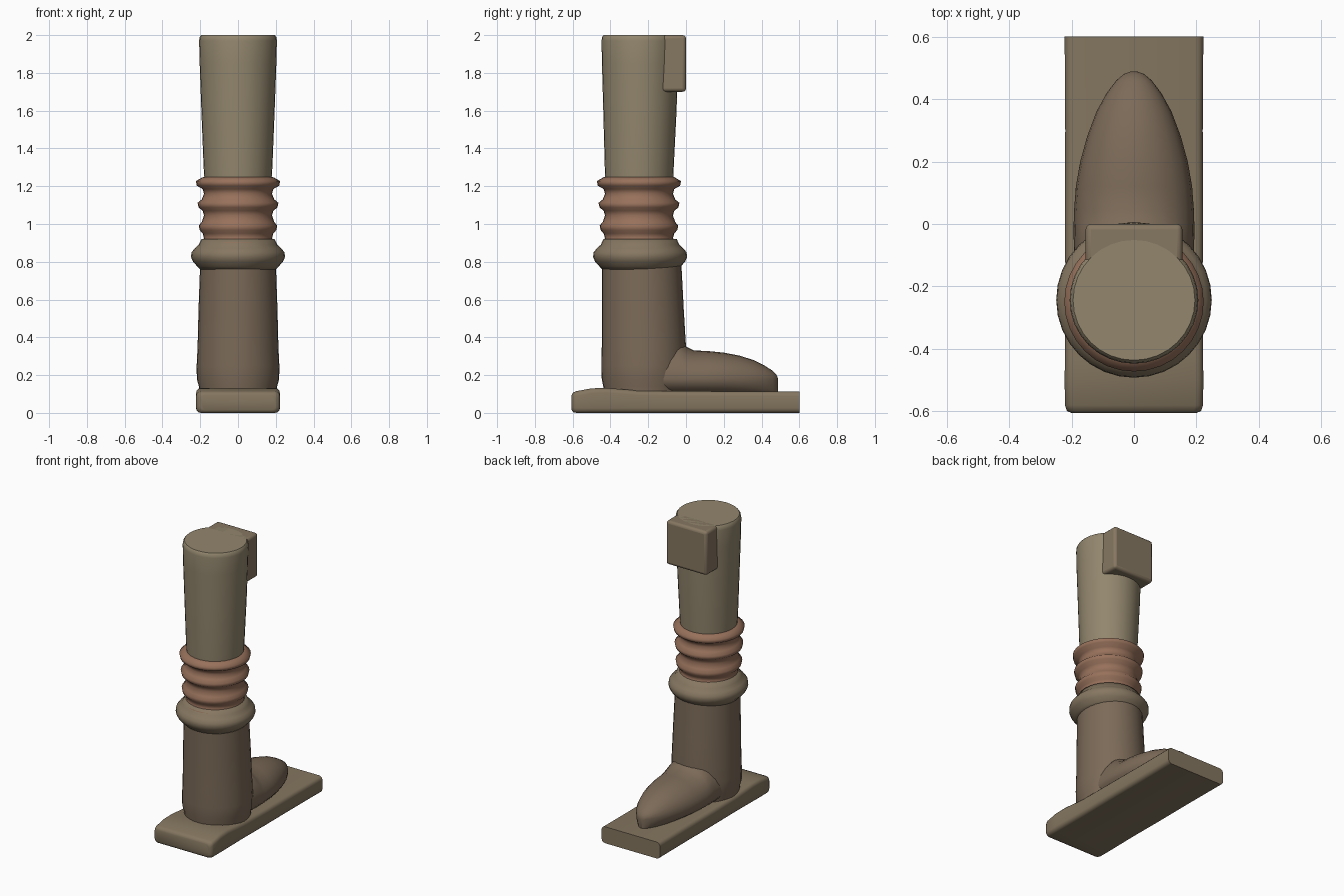
import bpy, bmesh
from math import sin, cos, pi, radians, copysign

if "Cube" in bpy.data.objects:
    bpy.data.objects.remove(bpy.data.objects["Cube"])


def material(name, rgb):
    m = bpy.data.materials.new(name)
    m.diffuse_color = (*rgb, 1)
    m.use_nodes = True
    m.node_tree.nodes["Principled BSDF"].inputs["Base Color"].default_value = m.diffuse_color
    return m


TROUSER = material("trouser_cloth", (0.29, 0.24, 0.155))
SOCK = material("sock_wool", (0.31, 0.165, 0.105))
LEATHER = material("boot_leather", (0.20, 0.145, 0.098))
CUFF = material("cuff_cloth", (0.24, 0.185, 0.12))
PLANK = material("plank_wood", (0.23, 0.18, 0.115))


def loft(name, rings, mat, angle=40):
    """Skin a list of equal-length point rings and cap both ends."""
    bm = bmesh.new()
    rows = [[bm.verts.new(p) for p in ring] for ring in rings]
    n = len(rows[0])
    for a, b in zip(rows, rows[1:]):
        for i in range(n):
            j = (i + 1) % n
            bm.faces.new((a[i], a[j], b[j], b[i]))
    bm.faces.new(rows[0])
    bm.faces.new(rows[-1])
    bmesh.ops.recalc_face_normals(bm, faces=bm.faces)
    me = bpy.data.meshes.new(name)
    bm.to_mesh(me)
    bm.free()
    me.materials.append(mat)
    ob = bpy.data.objects.new(name, me)
    bpy.context.collection.objects.link(ob)
    smooth(ob, angle)
    return ob


def smooth(ob, angle):
    bpy.ops.object.select_all(action='DESELECT')
    ob.select_set(True)
    bpy.context.view_layer.objects.active = ob
    bpy.ops.object.shade_smooth_by_angle(angle=radians(angle))


def tube(name, profile, mat, angle=40, n=32):
    """Upright oval tube; profile rows are (z, x radius, front y, back y)."""
    rings = []
    for z, rx, y0, y1 in profile:
        c, ry = (y0 + y1) / 2, (y1 - y0) / 2
        rings.append([(rx * cos(2 * pi * i / n), c + ry * sin(2 * pi * i / n), z)
                      for i in range(n)])
    return loft(name, rings, mat, angle)


# Trouser leg
tube("trouser_leg", [(1.20, 0.175, -0.425, -0.07), (1.30, 0.182, -0.43, -0.065),
                     (1.60, 0.194, -0.438, -0.05), (1.85, 0.203, -0.445, -0.042),
                     (1.97, 0.206, -0.447, -0.04), (1.99, 0.203, -0.444, -0.043),
                     (2.00, 0.195, -0.436, -0.051)], TROUSER)

# Mounting block behind the knee
bpy.ops.mesh.primitive_cube_add(size=1, location=(0, -0.07, 1.85))
block = bpy.context.object
block.name = "knee_block"
block.scale = (0.31, 0.14, 0.30)
bpy.ops.object.transform_apply(location=False, rotation=False, scale=True)
block.data.materials.append(CUFF)
bev = block.modifiers.new("bevel", 'BEVEL')
bev.width, bev.segments = 0.018, 3
smooth(block, 40)

# Gathered sock: three bulging folds
folds = []
for z, r in ((0.98, 0.208), (1.10, 0.214), (1.215, 0.223)):
    for dz, f in ((-0.055, 0.180), (-0.03, 0.187), (-0.012, r - 0.005),
                  (0.012, r), (0.03, 0.192)):
        folds.append((z + dz, f, -0.249 - f, -0.249 + f))
sock = [(0.86, 0.20, -0.45, -0.04), (0.90, 0.198, -0.447, -0.045)] + folds
sock.append((1.25, 0.180, -0.43, -0.067))
tube("gathered_sock", sock, SOCK, 75)

# Rolled boot cuff
tube("boot_cuff", [(z, r, -0.243 - r, -0.243 + r) for z, r in (
    (0.76, 0.200), (0.775, 0.215), (0.80, 0.238), (0.825, 0.249),
    (0.85, 0.246), (0.87, 0.230), (0.89, 0.208), (0.92, 0.194))], CUFF, 75)

# Boot shaft
tube("boot_shaft", [(0.10, 0.205, -0.435, -0.01), (0.14, 0.207, -0.438, -0.005),
                    (0.18, 0.218, -0.446, 0.0), (0.25, 0.219, -0.447, 0.002),
                    (0.35, 0.214, -0.446, 0.0), (0.55, 0.209, -0.445, -0.012),
                    (0.80, 0.200, -0.445, -0.025)], LEATHER)

# Boot toe: arched sections tapering towards the tip
toe = []
for y, w, top in ((-0.20, 0.190, 0.35), (-0.04, 0.193, 0.385), (0.0, 0.193, 0.352),
                  (0.04, 0.192, 0.331), (0.12, 0.186, 0.327), (0.20, 0.172, 0.319),
                  (0.28, 0.150, 0.304), (0.36, 0.120, 0.279), (0.42, 0.087, 0.248),
                  (0.46, 0.056, 0.222), (0.48, 0.032, 0.200), (0.488, 0.010, 0.180)):
    mid = min(0.18, top - 0.015)
    ring = []
    for i in range(24):
        a = 2 * pi * i / 24
        s = sin(a)
        ring.append((w * cos(a), y, mid + s * ((top - mid) if s > 0 else mid - 0.08)))
    toe.append(ring)
loft("boot_toe", toe, LEATHER, 60)

# Ground plank: rounded-rectangle sections, worn at the front end
plank = []
for y, w, z0, z1 in ((-0.605, 0.200, 0.015, 0.095), (-0.598, 0.215, 0.004, 0.108),
                     (-0.58, 0.221, 0.0, 0.115), (-0.50, 0.222, 0.0, 0.130),
                     (-0.42, 0.221, 0.0, 0.132), (-0.25, 0.219, 0.0, 0.118),
                     (0.0, 0.221, 0.0, 0.115), (0.30, 0.220, 0.0, 0.114),
                     (0.60, 0.222, 0.0, 0.113)):
    c, h, r = (z0 + z1) / 2, (z1 - z0) / 2, 0.025
    ring = []
    for q in range(4):
        for k in range(4):
            a = pi / 2 * (q + k / 3)
            m = pi / 2 * (q + 0.5)
            ring.append((copysign(w - r, cos(m)) + r * cos(a), y,
                         c + copysign(h - r, sin(m)) + r * sin(a)))
    plank.append(ring)
loft("ground_plank", plank, PLANK, 50)
